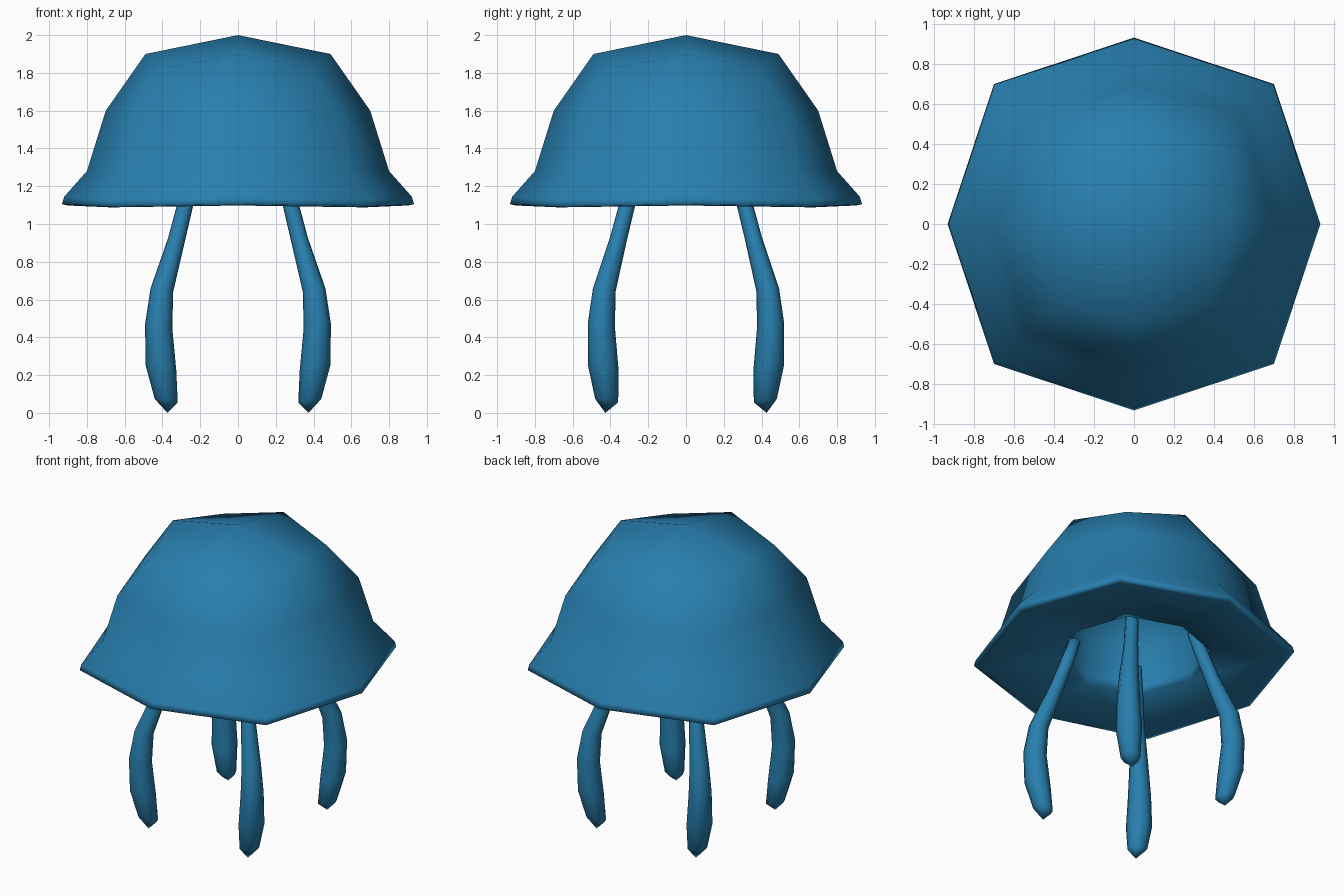
import bpy, bmesh, math

if "Cube" in bpy.data.objects:
    bpy.data.objects.remove(bpy.data.objects["Cube"])

blue = bpy.data.materials.new("ocean blue")
blue.diffuse_color = (0.021, 0.212, 0.425, 1)
blue.use_nodes = True
blue.node_tree.nodes["Principled BSDF"].inputs["Base Color"].default_value = blue.diffuse_color


def finish(bm, name):
    bmesh.ops.recalc_face_normals(bm, faces=bm.faces)
    for f in bm.faces:
        f.smooth = True
    mesh = bpy.data.meshes.new(name)
    bm.to_mesh(mesh)
    bm.free()
    mesh.materials.append(blue)
    obj = bpy.data.objects.new(name, mesh)
    bpy.context.collection.objects.link(obj)
    return obj


def bridge(bm, a, b):
    n = len(a)
    for i in range(n):
        bm.faces.new((a[i], a[(i + 1) % n], b[(i + 1) % n], b[i]))


def quad_cap(bm, ring, apex_z):
    # Four quads meeting at a centre point
    apex = bm.verts.new((0, 0, apex_z))
    for i in range(0, 8, 2):
        bm.faces.new((apex, ring[i], ring[i + 1], ring[(i + 2) % 8]))


# Bell: eight-sided rings, (axis radius, axis z, diagonal radius, diagonal z)
bell_rings = [
    (0.49, 1.90, 0.545, 1.825),  # crown
    (0.70, 1.60, 0.755, 1.58),
    (0.80, 1.28, 0.845, 1.28),
    (0.92, 1.145, 0.98, 1.13),   # rim
    (0.932, 1.105, 0.99, 1.093),
    (0.90, 1.098, 0.95, 1.088),
    (0.46, 1.12, 0.48, 1.12),    # mouth opening
    (0.45, 1.17, 0.47, 1.17),
    (0.43, 1.42, 0.45, 1.42),    # hollow inside
    (0.29, 1.62, 0.31, 1.60),
]
bm = bmesh.new()
rings = []
for ra, za, rd, zd in bell_rings:
    ring = []
    for i in range(8):
        r, z = (rd, zd) if i % 2 else (ra, za)
        a = i * math.pi / 4
        ring.append(bm.verts.new((r * math.cos(a), r * math.sin(a), z)))
    rings.append(ring)
for a, b in zip(rings, rings[1:]):
    bridge(bm, a, b)
quad_cap(bm, rings[0], 2.0)
quad_cap(bm, rings[-1], 1.68)
finish(bm, "bell")

# Tentacles: (centre x, centre y, z, radius), from the bell to the tip
path = [
    (0.245, 0.275, 1.25, 0.036),
    (0.28, 0.312, 1.10, 0.042),
    (0.325, 0.358, 0.92, 0.045),
    (0.403, 0.433, 0.65, 0.060),
    (0.420, 0.448, 0.46, 0.072),
    (0.408, 0.438, 0.24, 0.081),
    (0.380, 0.420, 0.065, 0.061),
]


def tentacle(name, sx, sy):
    bm = bmesh.new()
    rings = []
    for x, y, z, r in path:
        ring = []
        for i in range(8):
            a = i * math.pi / 4
            px, py = x + r * math.cos(a), y + r * math.sin(a)
            # Rings tilt with the outward lean of the limb
            tilt = 0.15 * r * (math.cos(a) + math.sin(a))
            ring.append(bm.verts.new((sx * px, sy * py, z + tilt)))
        rings.append(ring)
    for a, b in zip(rings, rings[1:]):
        bridge(bm, a, b)
    bm.faces.new(rings[0])
    tip = bm.verts.new((sx * 0.373, sy * 0.427, 0))
    end = rings[-1]
    for i in range(8):
        bm.faces.new((end[i], end[(i + 1) % 8], tip))
    finish(bm, name)


for side, sx in (("left", -1), ("right", 1)):
    for place, sy in (("front", -1), ("back", 1)):
        tentacle(f"{place}_{side}_tentacle", sx, sy)
